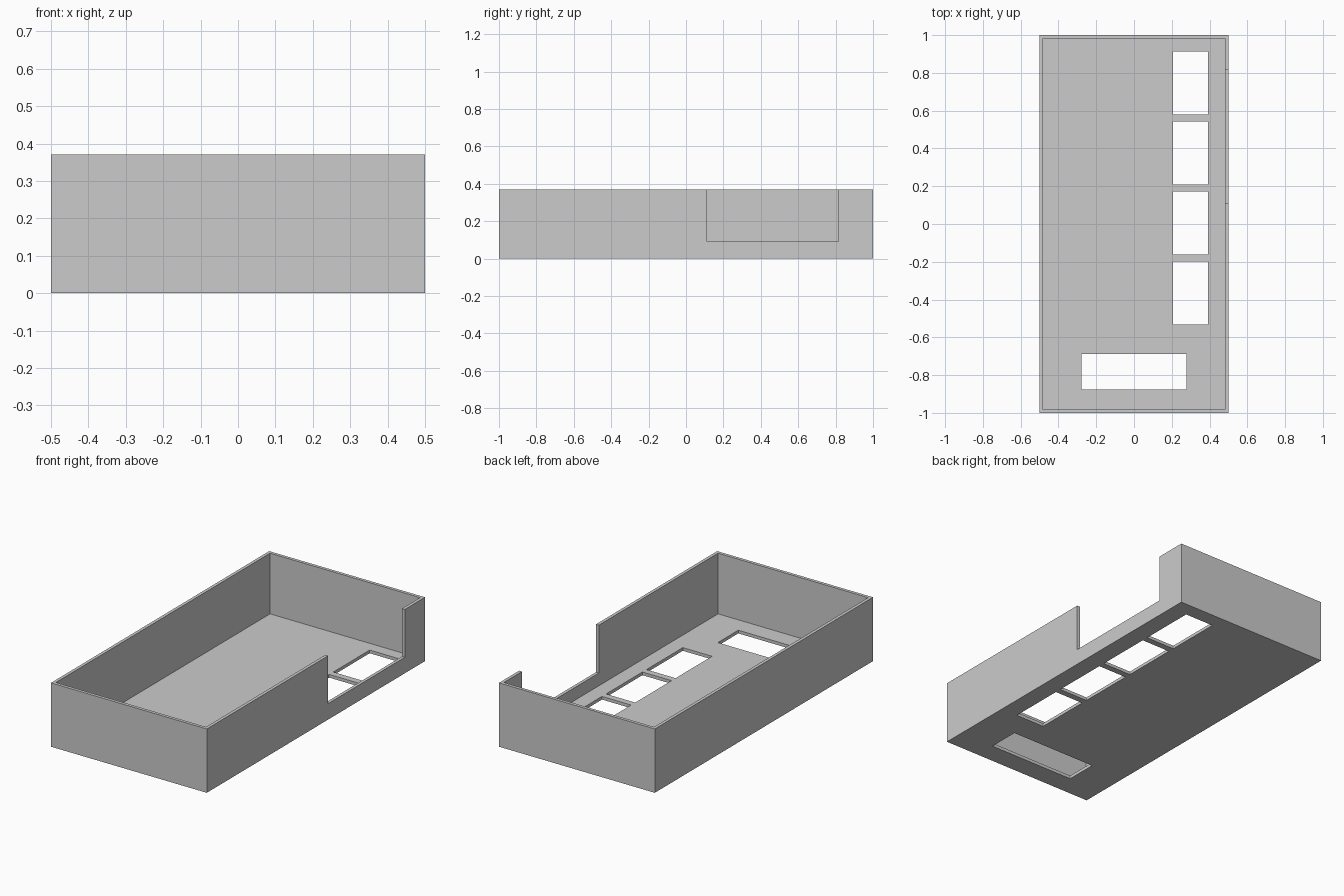
import bpy
import bmesh

default = bpy.data.objects.get("Cube")
if default:
    bpy.data.objects.remove(default, do_unlink=True)

U = 1 / 54            # design unit: wall thickness
W, L, H = 27, 54, 20  # half width, half length, height

grey = bpy.data.materials.new("plain grey")
grey.use_nodes = True
colour = (0.6, 0.6, 0.6, 1)
grey.diffuse_color = colour
grey.node_tree.nodes["Principled BSDF"].inputs["Base Color"].default_value = colour


def box(name, low, high):
    """Axis-aligned box between two corners, in design units."""
    bm = bmesh.new()
    bmesh.ops.create_cube(bm, size=1)
    for v in bm.verts:
        v.co = [(a if c < 0 else b) * U for c, a, b in zip(v.co, low, high)]
    mesh = bpy.data.meshes.new(name)
    bm.to_mesh(mesh)
    bm.free()
    mesh.materials.append(grey)
    obj = bpy.data.objects.new(name, mesh)
    bpy.context.collection.objects.link(obj)
    return obj


tray = box("tray", (-W, -L, 0), (W, L, H))

# Inner cavity, leaving thin walls and floor
cutters = [box("cavity_cutter", (1 - W, 1 - L, 1), (W - 1, L - 1, H + 5))]

# Notch in the left wall
cutters.append(box("notch_cutter", (W - 3, 6, 5), (W + 3, 44, H + 5)))

# Row of four floor windows
for i in range(4):
    y = 20 * i - 28.7
    cutters.append(box("window_cutter", (11.1, y, -2), (21.2, y + 18, 3)))

# Wide slot near the front
cutters.append(box("slot_cutter", (-15, -47.3, -2), (15, -37.2, 3)))

for cutter in cutters:
    cutter.hide_render = True
    cutter.hide_set(True)
    cutter.display_type = 'WIRE'
    cut = tray.modifiers.new(cutter.name, 'BOOLEAN')
    cut.operation = 'DIFFERENCE'
    cut.solver = 'EXACT'
    cut.object = cutter
